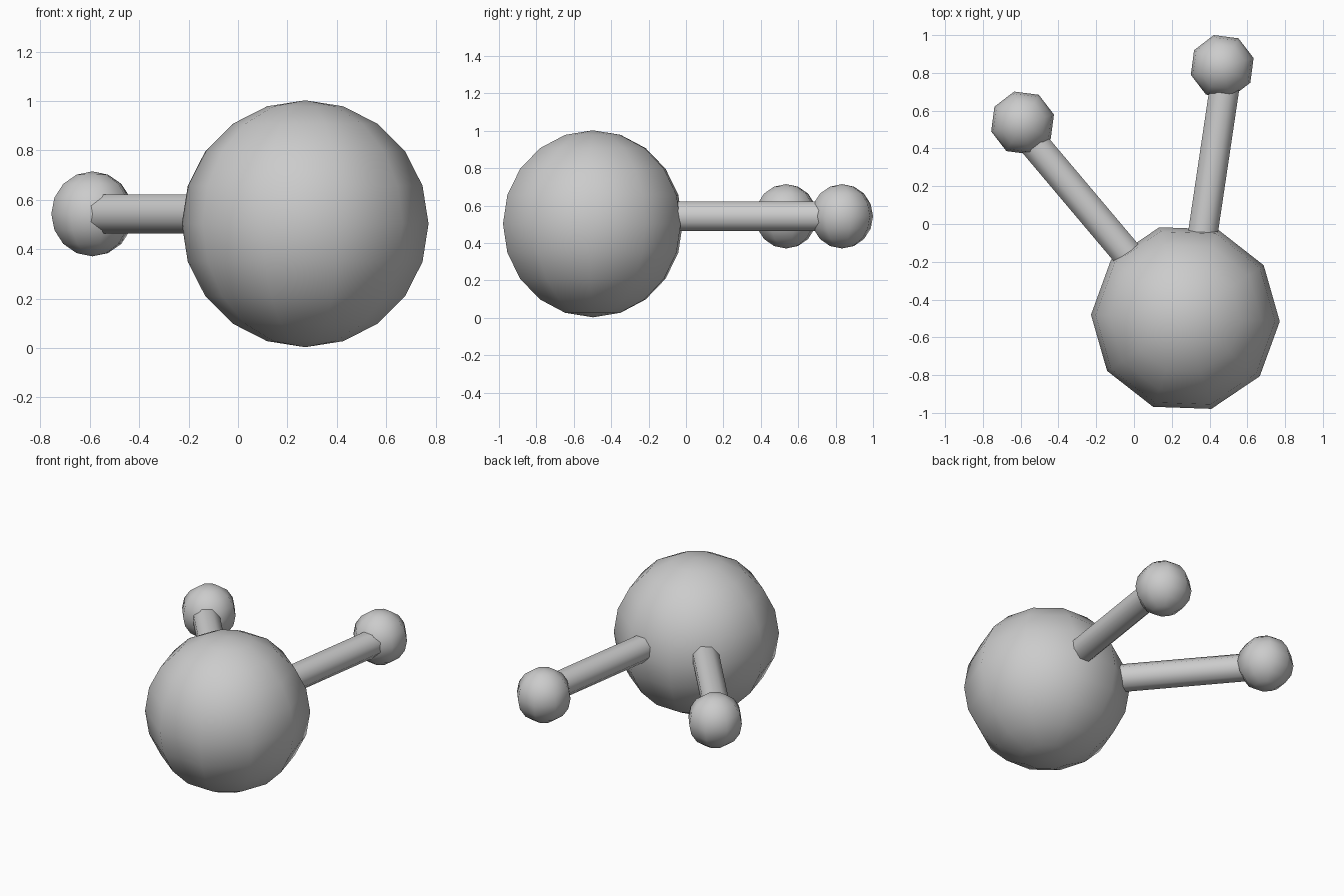
import bpy, math
from mathutils import Vector

if "Cube" in bpy.data.objects:
    bpy.data.objects.remove(bpy.data.objects["Cube"])


def finish(obj, name):
    obj.name = name
    obj.data.name = name
    bpy.ops.object.shade_smooth()


def ball(name, center, radius, sides, rings, turn):
    bpy.ops.mesh.primitive_uv_sphere_add(
        segments=sides, ring_count=rings, radius=radius,
        location=center, rotation=(0, 0, math.radians(turn)))
    finish(bpy.context.object, name)


def rod(name, start, end, radius, sides=8):
    a, b = Vector(start), Vector(end)
    d = b - a
    bpy.ops.mesh.primitive_cylinder_add(
        vertices=sides, radius=radius, depth=d.length, location=(a + b) / 2)
    obj = bpy.context.object
    # lay the rod along its axis, with a flat face on top
    obj.rotation_mode = 'QUATERNION'
    obj.rotation_quaternion = d.to_track_quat('Z', 'Y')
    for v in obj.data.vertices:
        x, y = v.co.x, v.co.y
        t = math.pi / sides
        v.co.x = x * math.cos(t) - y * math.sin(t)
        v.co.y = x * math.sin(t) + y * math.cos(t)
    finish(obj, name)
    bpy.ops.object.shade_smooth_by_angle(angle=math.radians(60))


# large central ball
ball("large_ball", (0.272, -0.498, 0.503), 0.5, 10, 10, 16)

# two small balls
ROD_Z = 0.543
ball("small_ball_left", (-0.59, 0.535, ROD_Z), 0.172, 8, 8, 15)
ball("small_ball_right", (0.467, 0.834, ROD_Z), 0.172, 8, 8, 15)

# connecting rods
rod("rod_left", (-0.01, -0.19, ROD_Z), (-0.55, 0.45, ROD_Z), 0.085)
rod("rod_right", (0.36, -0.08, ROD_Z), (0.482, 0.74, ROD_Z), 0.085)
